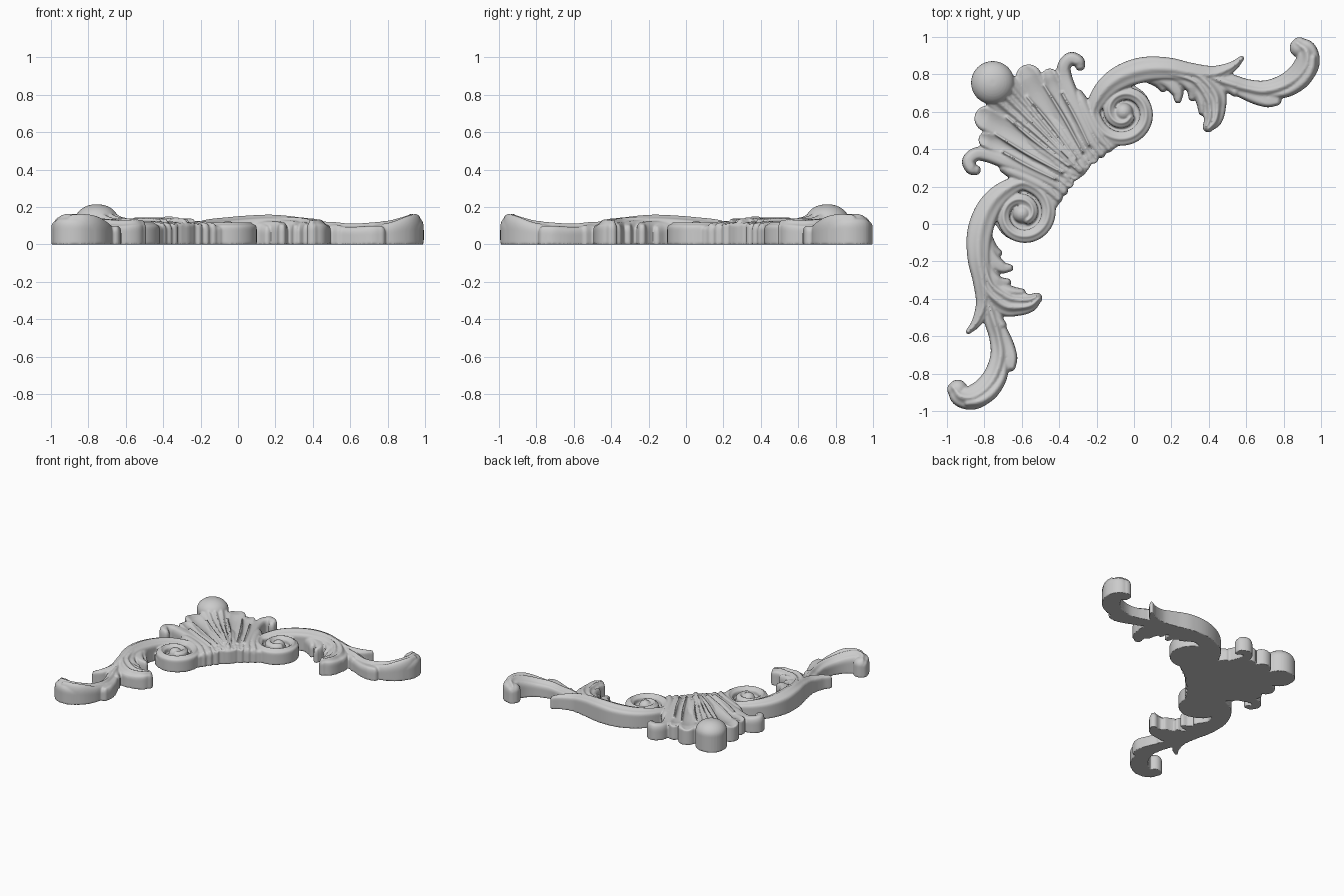
import bpy, bmesh
from math import sin, cos, pi, radians, sqrt
from mathutils import Vector

if "Cube" in bpy.data.objects:
    bpy.data.objects.remove(bpy.data.objects["Cube"])

parts = []


def finish(name, bm, mirror):
    """Make the part, plus its twin across the corner diagonal."""
    for side in ((0, 1) if mirror else (0,)):
        if side:
            for v in bm.verts:
                v.co = Vector((-v.co.y, -v.co.x, v.co.z))
        bmesh.ops.recalc_face_normals(bm, faces=bm.faces[:])
        me = bpy.data.meshes.new(name)
        bm.to_mesh(me)
        ob = bpy.data.objects.new(name + ("_lower" if side else ""), me)
        bpy.context.collection.objects.link(ob)
        parts.append(ob)
    bm.free()


def spline(pts, n=7):
    """Catmull-Rom through tuples of (x, y, half width, height)."""
    p = [Vector(q) for q in pts]
    p = [2 * p[0] - p[1]] + p + [2 * p[-1] - p[-2]]
    out = []
    for i in range(1, len(p) - 2):
        a, b, c, d = p[i - 1:i + 3]
        for k in range(n):
            t = k / n
            out.append(0.5 * (2 * b + (c - a) * t + (2 * a - 5 * b + 4 * c - d) * t * t
                              + (3 * b - a - 3 * c + d) * t ** 3))
    return out + [p[-2]]


def ribbon(name, pts, flutes=0, amp=0.0, edge=0.58, mirror=True, scoop=0.0):
    """Flat-backed carved strip: upright walls, domed or fluted top, round ends."""
    s = spline(pts)
    tang = [(s[min(i + 1, len(s) - 1)] - s[max(i - 1, 0)]).xy.normalized() for i in range(len(s))]
    rings = [(q.xy, t, max(q.z, .006), q.w, 1.0) for q, t in zip(s, tang)]
    caps = [pi / 2 * k / 6 for k in range(1, 6)]
    p, t, w, h, _ = rings[0]
    head = [(p - t * w * cos(a), t, w * sin(a), h, sin(a)) for a in [.04] + caps]
    p, t, w, h, _ = rings[-1]
    tail = [(p + t * w * cos(a), t, w * sin(a), h, sin(a)) for a in caps[::-1] + [.04]]
    m = max(12, flutes * 8)
    bm = bmesh.new()
    loops = []
    for p, t, w, h, r in head + rings + tail:
        nrm = Vector((-t.y, t.x))
        row = [bm.verts.new((*(p + nrm * w), 0))]
        for k in range(m + 1):
            u = cos(pi * k / m)
            dome = sqrt(max(0, 1 - u * u))
            z = h * (edge + (1 - edge) * dome * r)
            z -= scoop * h * max(0, 1 - (u / .75) ** 2) * r
            z += amp * cos(pi * flutes * (u + 1)) * dome * r
            row.append(bm.verts.new((*(p + nrm * w * u), z)))
        row.append(bm.verts.new((*(p - nrm * w), 0)))
        loops.append(row)
    c = m + 3
    for a, b in zip(loops, loops[1:]):
        for k in range(c):
            bm.faces.new((a[k], a[(k + 1) % c], b[(k + 1) % c], b[k]))
    bm.faces.new(loops[0])
    bm.faces.new(loops[-1])
    finish(name, bm, mirror)


def knob(name, x, y, r, base, top, mirror=True):
    """Upright round boss with a domed top."""
    prof = [(r, 0)] + [(r * cos(a), base + (top - base) * sin(a)) for a in [pi / 2 * k / 9 for k in range(9)]]
    bm = bmesh.new()
    seg = 32
    rings = [[bm.verts.new((x + q * cos(2 * pi * k / seg), y + q * sin(2 * pi * k / seg), z))
              for k in range(seg)] for q, z in prof]
    for a, b in zip(rings, rings[1:]):
        for k in range(seg):
            bm.faces.new((a[k], a[(k + 1) % seg], b[(k + 1) % seg], b[k]))
    bm.faces.new(rings[0])
    bm.faces.new(rings[-1])
    finish(name, bm, mirror)


# scroll arm running from leaf tip back into the volute
CX, CY = -.055, .598
arm = [(.575, .885, .014, .10), (.52, .838, .028, .11), (.42, .80, .045, .125), (.30, .81, .052, .145),
       (.18, .83, .06, .155), (.05, .825, .067, .15), (-.07, .785, .064, .14), (-.16, .715, .054, .13)]
for k in range(19):
    f = k / 18
    a = radians(175 + 500 * f)
    r = .164 - .119 * f
    arm.append((CX + r * cos(a), CY + r * sin(a), .04 - .014 * f, .115))
ribbon("scroll_arm", arm, flutes=2, amp=.005, edge=.72)
knob("volute_eye", CX, CY, .05, .07, .125)
knob("volute_floor", CX, CY, .15, .06, .065)

# acanthus lobes hanging below the arm
ribbon("leaf_lobe_a", [(.04, .80, .03, .12), (.12, .77, .035, .12), (.155, .725, .02, .10)])
ribbon("leaf_lobe_b", [(.08, .81, .04, .13), (.18, .765, .042, .13), (.23, .71, .034, .125), (.235, .665, .02, .115)],
       flutes=1, amp=.006)
ribbon("leaf_lobe_c", [(.14, .82, .04, .14), (.26, .78, .045, .135), (.31, .73, .036, .13), (.31, .675, .018, .11)],
       flutes=1, amp=.006)
ribbon("leaf_lobe_large", [(.18, .82, .04, .145), (.33, .78, .06, .14), (.41, .69, .078, .13),
                           (.425, .62, .066, .125), (.42, .56, .052, .13), (.397, .52, .03, .13)],
       flutes=3, amp=.009)
ribbon("leaf_side_tip", [(.42, .74, .04, .115), (.445, .66, .045, .115), (.452, .60, .026, .11)])
ribbon("leaf_inner_tip", [(.33, .76, .04, .12), (.36, .66, .03, .12), (.365, .60, .02, .11)])

# end leaf that curls over at its tip
ribbon("end_leaf", [(.36, .80, .03, .115), (.5, .755, .05, .115), (.6, .725, .05, .105), (.7, .712, .055, .11),
                    (.8, .738, .06, .12), (.88, .79, .066, .14), (.926, .86, .066, .155),
                    (.922, .925, .056, .155), (.885, .957, .042, .14)], flutes=2, amp=.008)
knob("end_curl", .885, .942, .052, .09, .14)
ribbon("end_leaf_start", [(.48, .76, .04, .11), (.54, .705, .024, .105)])
ribbon("end_lobe", [(.54, .72, .03, .10), (.64, .69, .045, .10), (.71, .66, .036, .105), (.76, .66, .028, .105)],
       flutes=1, amp=.006)
ribbon("end_rib", [(.72, .69, .024, .10), (.82, .705, .026, .12), (.9, .755, .03, .15),
                   (.945, .82, .03, .163), (.957, .89, .026, .16)])

# shell body whose flutes converge at the waist
ribbon("shell_body", [(-.40, .40, .19, .125), (-.45, .45, .23, .12), (-.5, .5, .245, .11), (-.53, .53, .245, .10)],
       flutes=9, amp=.008, edge=.8, mirror=False)
ribbon("shell_collar", [(-.11, .435, .03, .10), (-.20, .395, .04, .11), (-.32, .32, .045, .115),
                        (-.395, .20, .04, .11), (-.435, .11, .03, .10)], edge=.8, mirror=False)
# fan of flutes, from the centre outward
ribbon("shell_lobe_centre", [(-.29, .29, .025, .13), (-.36, .36, .035, .14), (-.5, .5, .06, .135),
                             (-.62, .62, .088, .135), (-.70, .70, .105, .165)], flutes=4, amp=.01, edge=.75, mirror=False)
knob("shell_crown", -.755, .755, .116, .13, .215, mirror=False)
ribbon("shell_lobe_inner", [(-.255, .315, .022, .13), (-.32, .39, .025, .135), (-.42, .54, .045, .13),
                            (-.51, .69, .065, .13), (-.563, .783, .07, .145)], scoop=.16, edge=.8)
ribbon("shell_lobe_outer", [(-.215, .345, .022, .125), (-.28, .43, .025, .135), (-.36, .58, .042, .125),
                            (-.425, .72, .052, .125), (-.45, .785, .046, .135)], scoop=.16, edge=.8)
ribbon("shell_curl", [(-.175, .375, .022, .12), (-.23, .45, .028, .13), (-.29, .57, .035, .13), (-.335, .68, .042, .125),
                      (-.37, .78, .04, .12), (-.373, .845, .036, .125), (-.338, .884, .035, .13),
                      (-.298, .87, .033, .13), (-.288, .845, .026, .12)], flutes=1, amp=.005)
ribbon("shell_rim", [(-.135, .405, .022, .115), (-.19, .47, .03, .125), (-.24, .56, .036, .125),
                     (-.28, .65, .036, .12), (-.30, .69, .03, .11)])
# raised ribs between the flutes
for i, (x, y) in enumerate([(-.57, .68), (-.48, .74), (-.385, .70)]):
    bx, by = -.31 + .035 * i, .35 + .035 * i
    ribbon(f"shell_rib_{i + 1}", [(bx, by, .01, .14), ((bx + x) / 2, (by + y) / 2 + .01, .013, .142), (x, y, .01, .135)])

# merge everything into one continuous carving
for ob in parts:
    ob.select_set(True)
bpy.context.view_layer.objects.active = parts[0]
bpy.ops.object.join()
body = bpy.context.view_layer.objects.active
body.name = "corner_ornament"
fuse = body.modifiers.new("fuse", 'REMESH')
fuse.mode = 'VOXEL'
fuse.voxel_size = .0065
fuse.use_smooth_shade = True
soften = body.modifiers.new("soften", 'SMOOTH')
soften.factor = .5
soften.iterations = 2
